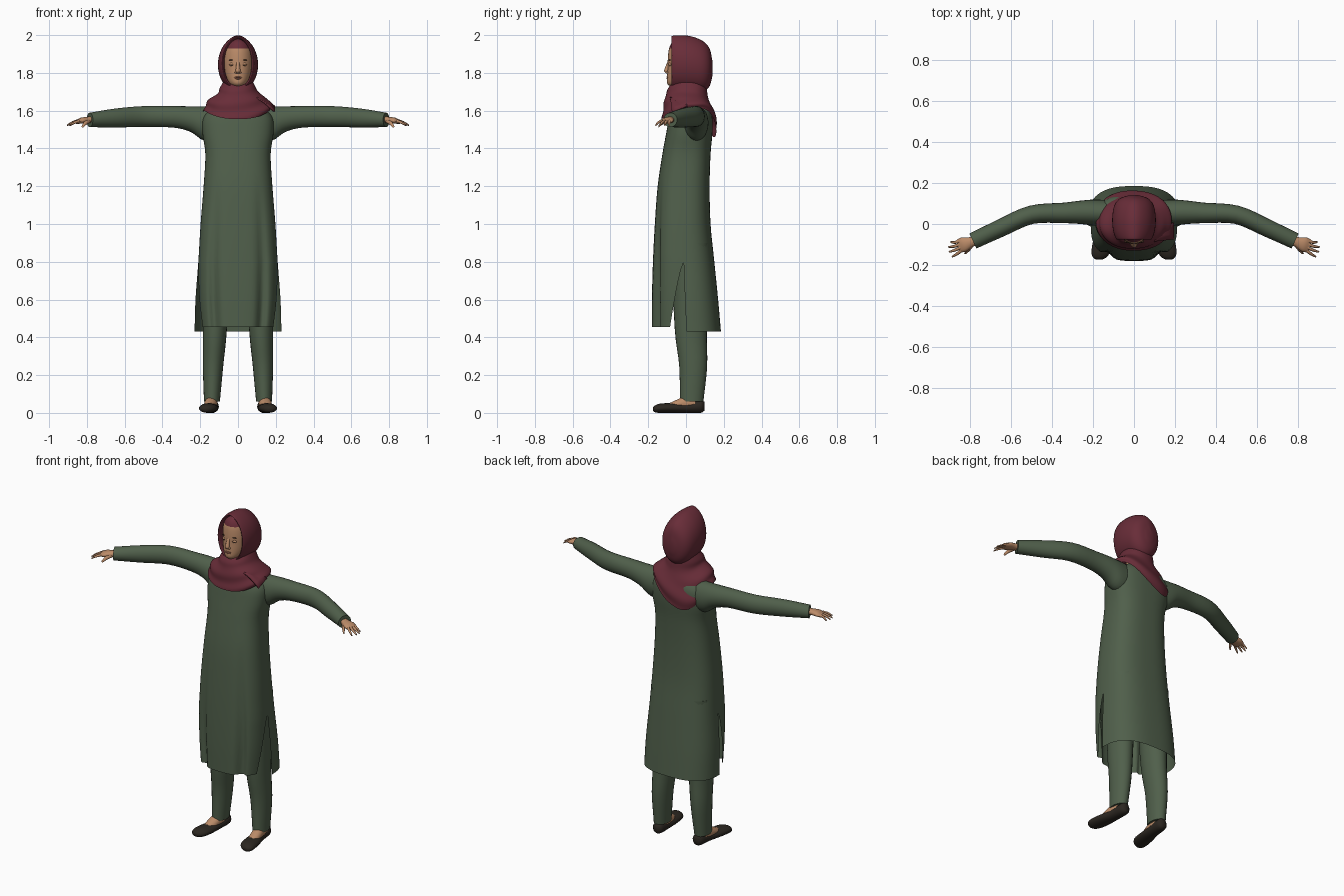
import bpy, bmesh
from math import sin, cos, pi, exp, copysign
from mathutils import Vector

if "Cube" in bpy.data.objects:
    bpy.data.objects.remove(bpy.data.objects["Cube"])


def material(name, r, g, b):
    m = bpy.data.materials.new(name)
    m.use_nodes = True
    m.diffuse_color = (r, g, b, 1)
    node = m.node_tree.nodes["Principled BSDF"]
    node.inputs["Base Color"].default_value = (r, g, b, 1)
    node.inputs["Roughness"].default_value = 0.8
    return m


GREEN = material("green cloth", 0.08, 0.115, 0.07)
MAROON = material("maroon cloth", 0.14, 0.026, 0.04)
SKIN = material("skin", 0.5, 0.26, 0.14)
SHOE = material("dark leather", 0.025, 0.02, 0.015)
DARK = material("dark brown", 0.05, 0.025, 0.015)
LIP = material("lip", 0.36, 0.14, 0.09)


def smooth_rows(rows, steps=4):
    """Catmull-Rom interpolation of tuples."""
    p = [Vector(r) for r in rows]
    p = [2 * p[0] - p[1]] + p + [2 * p[-1] - p[-2]]
    out = []
    for i in range(1, len(p) - 2):
        a, b, c, d = p[i - 1:i + 3]
        for k in range(steps):
            t = k / steps
            out.append(0.5 * (2 * b + (c - a) * t + (2 * a - 5 * b + 4 * c - d) * t * t
                              + (3 * b - a - 3 * c + d) * t ** 3))
    return out + [p[-2]]


def surface(name, sheets, mats, closed=True, caps=(True, True), rule=None):
    """Skin one or more grids of points as a single smooth object."""
    bm = bmesh.new()
    for rows in sheets:
        grid = [[bm.verts.new(p) for p in row] for row in rows]
        n = len(grid[0])
        for a, b in zip(grid, grid[1:]):
            for j in range(n if closed else n - 1):
                k = (j + 1) % n
                bm.faces.new((a[j], a[k], b[k], b[j]))
        for use, row in zip(caps, (grid[0], grid[-1])):
            if use:
                bm.faces.new(row)
    bmesh.ops.remove_doubles(bm, verts=bm.verts[:], dist=0.0002)
    bmesh.ops.recalc_face_normals(bm, faces=bm.faces[:])
    if rule:
        for f in bm.faces:
            f.material_index = rule(f.calc_center_median())
    mesh = bpy.data.meshes.new(name)
    bm.to_mesh(mesh)
    bm.free()
    for m in mats:
        mesh.materials.append(m)
    ob = bpy.data.objects.new(name, mesh)
    bpy.context.collection.objects.link(ob)
    bpy.ops.object.select_all(action="DESELECT")
    ob.select_set(True)
    bpy.context.view_layer.objects.active = ob
    bpy.ops.object.shade_smooth_by_angle(angle=1.0)
    return ob


def loft(name, pts, mat, n=16, side=1, caps=(True, True), peak=0.0):
    """Elliptical tube through (x, y, z, half width, half height) stations."""
    st = smooth_rows(pts)
    span = [abs(st[-1][i] - st[0][i]) for i in range(3)]
    axis = span.index(max(span))
    rows = []
    for i, s in enumerate(st):
        u, v = Vector((1, 0, 0)), Vector((0, 0, 1))
        if axis == 2:
            v = Vector((0, 1, 0))
        elif axis == 0:
            a, b = st[max(i - 1, 0)], st[min(i + 1, len(st) - 1)]
            u = Vector((-(b[1] - a[1]), b[0] - a[0], 0)).normalized()
        row = []
        for k in range(n):
            t = 2 * pi * k / n
            p = Vector(s[:3]) + u * s[3] * cos(t) + v * s[4] * sin(t)
            p.z += peak * max(0, sin(t)) ** 12
            row.append((p.x * side, p.y, p.z))
        rows.append(row)
    return surface(name, [rows], [mat], caps=caps)


def blob(name, loc, scale, mat):
    bpy.ops.mesh.primitive_uv_sphere_add(segments=16, ring_count=10, radius=1, location=loc)
    ob = bpy.context.object
    ob.name, ob.scale = name, scale
    ob.data.materials.append(mat)
    bpy.ops.object.shade_smooth_by_angle(angle=1.0)


def ring_point(row, t, power=1.0):
    """Point on a horizontal rounded section (z, half width, front y, back y)."""
    z, hw, yf, yb = row
    x = hw * copysign(abs(cos(t)) ** power, cos(t))
    y = (yf + yb) / 2 + (yb - yf) / 2 * copysign(abs(sin(t)) ** power, sin(t))
    return Vector((x, y, z))


# Long tunic: front and back panels joined above the side slits
tunic_rows = smooth_rows([
    (0.43, 0.23, -0.18, 0.185), (0.6, 0.225, -0.18, 0.17), (0.8, 0.21, -0.175, 0.15),
    (1.0, 0.198, -0.165, 0.13), (1.2, 0.182, -0.15, 0.125), (1.37, 0.173, -0.125, 0.13),
    (1.48, 0.188, -0.105, 0.14), (1.56, 0.185, -0.09, 0.14), (1.61, 0.14, -0.075, 0.125),
    (1.65, 0.07, -0.05, 0.09)])


def tunic_panel(front):
    rows = []
    for r in tunic_rows:
        slit = max(0, (0.8 - r[0]) / 0.37)
        fold = min(1, max(0, (1.25 - r[0]) / 0.7))
        gap = 0.38 * slit if front else 0
        row = []
        for k in range(37):
            t = gap + (pi - 2 * gap) * k / 36
            p = ring_point(r, -t if front else t, 0.75)
            if front:
                c = p.x / r[1]
                p.x *= 1 - 0.14 * slit
                p.y *= 1 - 0.2 * fold * exp(-((abs(c) - 0.62) / 0.11) ** 2)
                p.z += 0.025 * slit
            row.append(p)
        rows.append(row)
    return rows


surface("tunic", [tunic_panel(True), tunic_panel(False)], [GREEN], closed=False, caps=(False, False))

# Limbs, mirrored
for side, label in ((1, "left"), (-1, "right")):
    loft(label + "_sleeve", [
        (0.08, 0.05, 1.53, 0.06, 0.09), (0.18, 0.055, 1.532, 0.064, 0.09),
        (0.25, 0.057, 1.555, 0.058, 0.068), (0.34, 0.054, 1.567, 0.05, 0.057),
        (0.5, 0.045, 1.569, 0.045, 0.055), (0.65, -0.02, 1.561, 0.043, 0.05),
        (0.785, -0.083, 1.551, 0.04, 0.038)], GREEN, 24, side)
    loft(label + "_trouser_leg", [
        (0.115, 0.02, 0.9, 0.085, 0.1), (0.122, 0.025, 0.45, 0.064, 0.085),
        (0.132, 0.038, 0.25, 0.054, 0.074), (0.138, 0.03, 0.06, 0.042, 0.062)], GREEN, 24, side)
    loft(label + "_foot", [
        (0.138, 0.05, 0.05, 0.03, 0.04), (0.142, 0, 0.05, 0.033, 0.04),
        (0.148, -0.05, 0.043, 0.032, 0.026), (0.151, -0.085, 0.035, 0.022, 0.018)], SKIN, 16, side)
    loft(label + "_shoe", [
        (0.135, 0.097, 0.035, 0.018, 0.024), (0.136, 0.075, 0.034, 0.034, 0.034),
        (0.141, 0, 0.027, 0.037, 0.027), (0.151, -0.07, 0.026, 0.046, 0.026),
        (0.16, -0.13, 0.025, 0.047, 0.025), (0.167, -0.16, 0.022, 0.035, 0.02),
        (0.17, -0.174, 0.02, 0.014, 0.01)], SHOE, 20, side)
    # Hand
    loft(label + "_palm", [
        (0.76, -0.075, 1.553, 0.022, 0.02), (0.795, -0.088, 1.551, 0.025, 0.017),
        (0.83, -0.1, 1.547, 0.036, 0.016), (0.855, -0.108, 1.54, 0.032, 0.01)], SKIN, 14, side)
    for k, finger in enumerate(("index", "middle", "ring", "little")):
        y, reach = -0.13 + 0.015 * k, (0.045, 0.056, 0.055, 0.04)[k]
        x = 0.842 + 0.004 * k
        loft(label + "_" + finger + "_finger", [
            (x, y, 1.545, 0.008, 0.009),
            (x + reach * 0.5, y - 0.017 + 0.004 * k, 1.537, 0.007, 0.007),
            (x + reach, y - 0.03 + 0.009 * k, 1.523, 0.004, 0.004)], SKIN, 8, side)
    loft(label + "_thumb", [
        (0.79, -0.1, 1.548, 0.014, 0.014), (0.808, -0.128, 1.534, 0.01, 0.01),
        (0.822, -0.145, 1.516, 0.006, 0.006)], SKIN, 8, side)
    # Eye and brow
    blob(label + "_eyelid", (side * 0.03, -0.083, 1.845), (0.017, 0.009, 0.01), SKIN)
    blob(label + "_eye", (side * 0.03, -0.0865, 1.843), (0.013, 0.007, 0.0035), DARK)
    blob(label + "_brow", (side * 0.032, -0.085, 1.868), (0.018, 0.006, 0.0025), DARK)
    blob(label + "_nostril", (side * 0.01, -0.1, 1.803), (0.008, 0.008, 0.006), SKIN)

# Head with an under-cap above the forehead
head_rows = smooth_rows([
    (1.64, 0.05, -0.04, 0.05), (1.71, 0.048, -0.045, 0.06), (1.727, 0.036, -0.08, 0.06),
    (1.745, 0.05, -0.1, 0.06), (1.78, 0.066, -0.1, 0.07), (1.83, 0.075, -0.097, 0.08),
    (1.88, 0.078, -0.096, 0.09), (1.93, 0.072, -0.089, 0.09), (1.965, 0.05, -0.07, 0.07),
    (1.985, 0.015, -0.03, 0.03)])
surface("head", [[[ring_point(r, 2 * pi * k / 32) for k in range(32)] for r in head_rows]],
        [SKIN, MAROON], rule=lambda c: int(c.z > 1.935))
loft("nose", [(0, -0.09, 1.862, 0.008, 0.006), (0, -0.098, 1.835, 0.01, 0.01),
              (0, -0.104, 1.81, 0.013, 0.012), (0, -0.1, 1.798, 0.009, 0.006)], SKIN, 12)
blob("upper_lip", (0, -0.096, 1.777), (0.02, 0.008, 0.004), LIP)
blob("lower_lip", (0, -0.096, 1.77), (0.017, 0.008, 0.005), LIP)

# Headscarf hood, open at the face
loft("scarf_hood", [
    (0, -0.02, 1.845, 0.07, 0.122), (0, -0.066, 1.85, 0.077, 0.128),
    (0, -0.073, 1.85, 0.087, 0.138), (0, -0.03, 1.848, 0.102, 0.143),
    (0, 0.03, 1.842, 0.106, 0.143), (0, 0.09, 1.83, 0.096, 0.13),
    (0, 0.125, 1.825, 0.068, 0.095), (0, 0.141, 1.82, 0.02, 0.03)],
    MAROON, 40, caps=(False, True), peak=0.008)

# Wrapped scarf around neck and shoulders, hanging lower at the back
cowl_rows = smooth_rows([
    (1.765, 0.07, -0.055, 0.1), (1.725, 0.094, -0.092, 0.112), (1.695, 0.11, -0.108, 0.115),
    (1.665, 0.155, -0.116, 0.142), (1.635, 0.178, -0.124, 0.158), (1.61, 0.18, -0.126, 0.166)], 5)
cowl = []
for i, r in enumerate(cowl_rows):
    v = i / (len(cowl_rows) - 1)
    row = []
    for k in range(56):
        t = 2 * pi * k / 56
        p = ring_point(r, t, 0.9)
        ripple = 1 + 0.035 * v ** 0.5 * sin(16 * v + 2.2 * sin(t + 0.7))
        drop = 0.055 * max(0, -sin(t)) ** 1.5 + 0.15 * max(0, cos(t - 2.0)) ** 2
        row.append((p.x * ripple, p.y * ripple, p.z - drop * v ** 1.6))
    cowl.append(row)
surface("scarf_wrap", [cowl], [MAROON], caps=(False, False))

# Loose scarf end over the left shoulder
flap = [[(0.1 + 0.095 * v, -0.085 + 0.08 * u + 0.01 * v, 1.672 - 0.045 * v ** 1.5 - 0.03 * (1 - u) * v)
         for u in (0, 0.33, 0.67, 1)] for v in (0, 0.25, 0.5, 0.75, 1)]
end = surface("scarf_end", [flap], [MAROON], closed=False, caps=(False, False))
end.modifiers.new("thickness", "SOLIDIFY").thickness = 0.008
